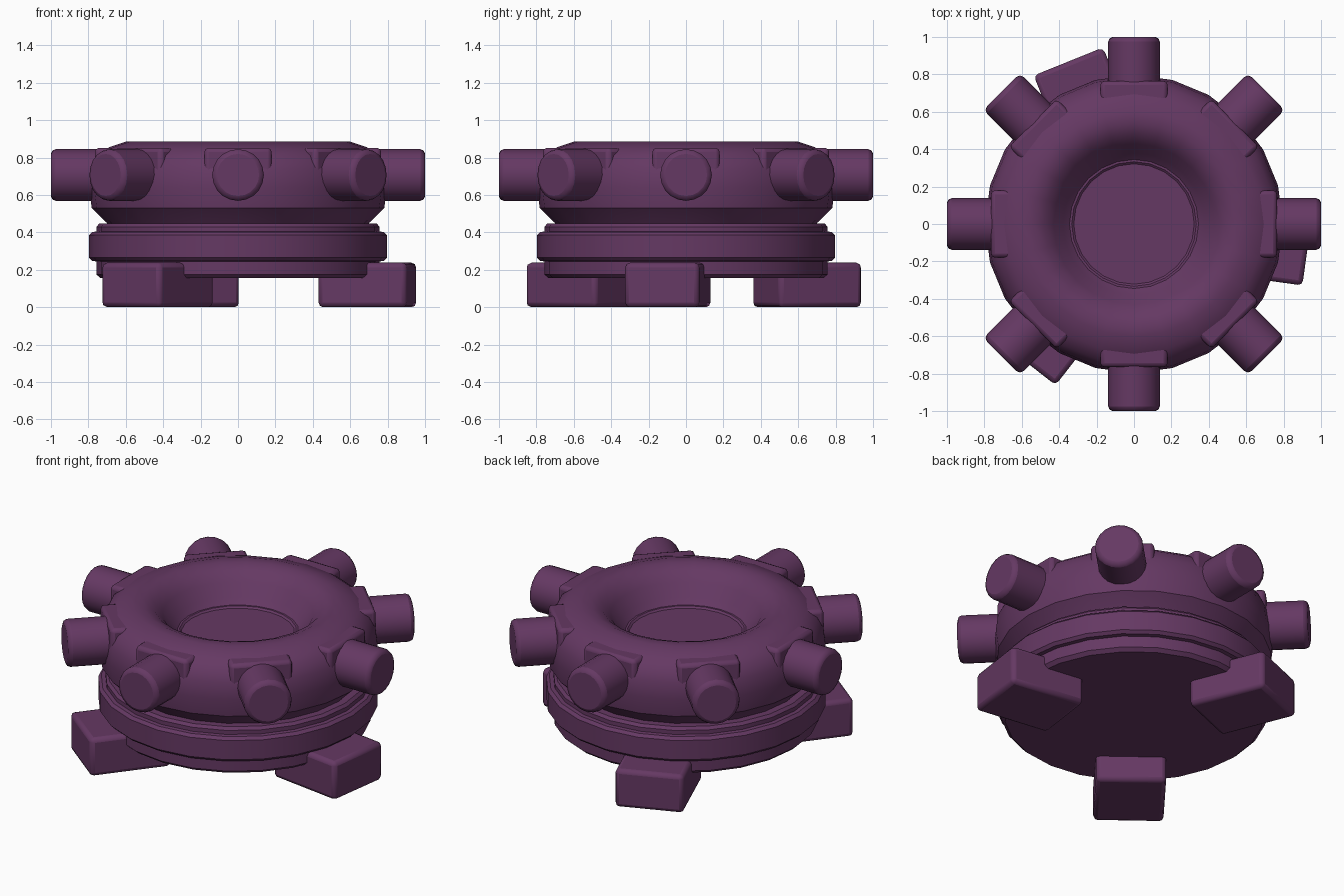
import bpy, bmesh, math
from mathutils import Matrix

if "Cube" in bpy.data.objects:
    bpy.data.objects.remove(bpy.data.objects["Cube"])

purple = bpy.data.materials.new("dark_purple")
purple.diffuse_color = (0.13, 0.04, 0.125, 1)
purple.use_nodes = True
purple.node_tree.nodes["Principled BSDF"].inputs["Base Color"].default_value = purple.diffuse_color


def finish(name, bm, bevel=0.0, angle=0.0, segments=2):
    """Turn a bmesh into an object, turned about z, with soft edges."""
    bmesh.ops.recalc_face_normals(bm, faces=bm.faces[:])
    mesh = bpy.data.meshes.new(name)
    bm.to_mesh(mesh)
    bm.free()
    mesh.materials.append(purple)
    obj = bpy.data.objects.new(name, mesh)
    bpy.context.collection.objects.link(obj)
    obj.rotation_euler.z = angle
    if bevel:
        mod = obj.modifiers.new("soft_edges", 'BEVEL')
        mod.width = bevel
        mod.segments = segments
        mod.limit_method = 'ANGLE'
        mod.angle_limit = math.radians(40)
    bpy.ops.object.select_all(action='DESELECT')
    obj.select_set(True)
    bpy.context.view_layer.objects.active = obj
    bpy.ops.object.shade_smooth_by_angle(angle=math.radians(30))
    return obj


def lathe(name, profile, sides=24):
    """Spin an (r, z) profile, which starts and ends on the axis."""
    bm = bmesh.new()
    verts = [bm.verts.new((r, 0, z)) for r, z in profile]
    edges = [bm.edges.new(pair) for pair in zip(verts, verts[1:])]
    bmesh.ops.spin(bm, geom=verts + edges, cent=(0, 0, 0), axis=(0, 0, 1),
                   angle=math.tau, steps=sides, use_duplicate=False)
    bmesh.ops.remove_doubles(bm, verts=bm.verts[:], dist=0.0005)
    return finish(name, bm)


def box(name, x, y, z, bevel, angle):
    """Box given by its (low, high) ranges, x pointing outwards."""
    bm = bmesh.new()
    bmesh.ops.create_cube(bm, size=1)
    for v in bm.verts:
        for i, (low, high) in enumerate((x, y, z)):
            v.co[i] = low if v.co[i] < 0 else high
    return finish(name, bm, bevel, angle)


# Base disc with its raised band
lathe("base_disc", [
    (0, 0.155), (0.735, 0.155), (0.757, 0.175), (0.757, 0.245),
    (0.78, 0.248), (0.797, 0.265), (0.797, 0.385), (0.78, 0.402),
    (0.757, 0.405), (0.757, 0.43), (0.742, 0.447), (0, 0.45)])

# Rounded ring body with a dished centre
lathe("ring_body", [
    (0, 0.43), (0.685, 0.43), (0.70, 0.45), (0.782, 0.53), (0.797, 0.64),
    (0.785, 0.74), (0.75, 0.81), (0.69, 0.855), (0.60, 0.885),
    (0.54, 0.885), (0.48, 0.86), (0.43, 0.81), (0.38, 0.74),
    (0.345, 0.705), (0.333, 0.705), (0.322, 0.695), (0, 0.695)])

# Eight round pegs, each with a square collar sunk in the body
for i in range(8):
    turn = i * math.tau / 8
    bm = bmesh.new()
    bmesh.ops.create_cone(
        bm, cap_ends=True, segments=20, radius1=0.138, radius2=0.138, depth=0.5,
        matrix=Matrix.Translation((0.75, 0, 0.707)) @ Matrix.Rotation(math.pi / 2, 4, 'Y'))
    finish(f"peg_{i + 1}", bm, 0.025, turn)
    box(f"collar_{i + 1}", (0.60, 0.765), (-0.18, 0.18), (0.57, 0.852), 0.022, turn)

# Three block feet
for i in range(3):
    box(f"foot_{i + 1}", (0.46, 0.937), (-0.2, 0.2), (0, 0.238), 0.025,
        math.radians(-8 + 120 * i))
